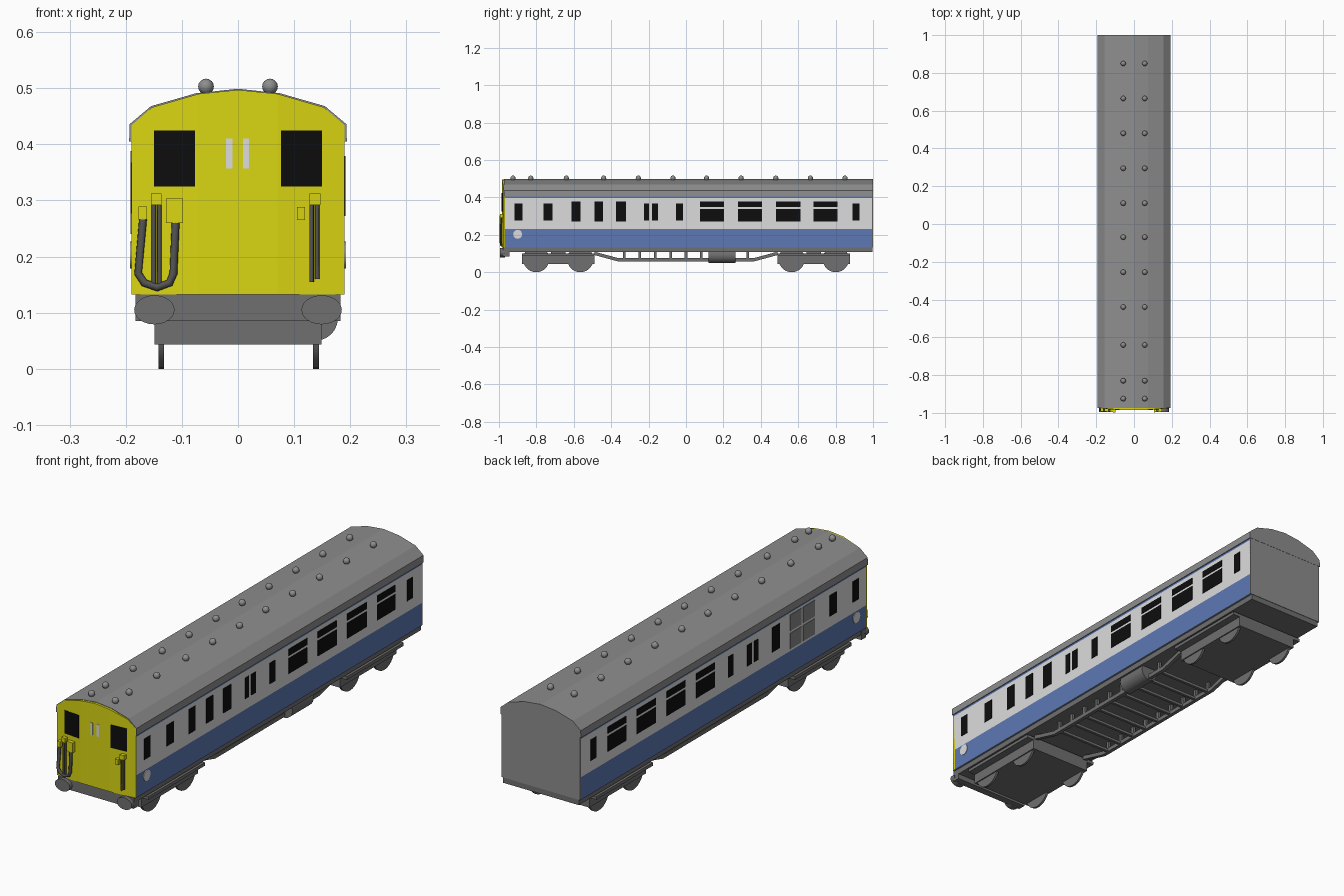
import bpy, bmesh, math
from mathutils import Matrix, Vector

if "Cube" in bpy.data.objects:
    bpy.data.objects.remove(bpy.data.objects["Cube"])


def mat(name, *c):
    m = bpy.data.materials.new(name)
    m.diffuse_color = (*c, 1)
    m.use_nodes = True
    m.node_tree.nodes["Principled BSDF"].inputs["Base Color"].default_value = m.diffuse_color
    return m


YELLOW = mat("yellow", 0.70, 0.67, 0.006)
WHITE = mat("off_white", 0.72, 0.72, 0.72)
BLUE = mat("blue", 0.11, 0.19, 0.46)
ROOF = mat("roof_grey", 0.27, 0.27, 0.27)
DARK = mat("underframe_grey", 0.16, 0.16, 0.16)
BLACK = mat("window_black", 0.004, 0.004, 0.004)
PANEL = mat("panel_grey", 0.24, 0.24, 0.24)
HOSE = mat("hose_grey", 0.09, 0.09, 0.09)


def finish(name, bm, *mats, smooth=False):
    bmesh.ops.recalc_face_normals(bm, faces=bm.faces)
    me = bpy.data.meshes.new(name)
    bm.to_mesh(me)
    bm.free()
    for m in mats:
        me.materials.append(m)
    ob = bpy.data.objects.new(name, me)
    bpy.context.collection.objects.link(ob)
    if smooth:
        bpy.ops.object.select_all(action='DESELECT')
        ob.select_set(True)
        bpy.context.view_layer.objects.active = ob
        bpy.ops.object.shade_smooth_by_angle(angle=math.radians(35))
    return ob


def boxes(name, m, items):
    """One mesh of boxes, each (x0, x1, y0, y1, z0, z1)."""
    bm = bmesh.new()
    for x0, x1, y0, y1, z0, z1 in items:
        M = Matrix.Translation(((x0 + x1) / 2, (y0 + y1) / 2, (z0 + z1) / 2)) @ \
            Matrix.Diagonal((abs(x1 - x0), y1 - y0, z1 - z0, 1))
        bmesh.ops.create_cube(bm, size=1, matrix=M)
    return finish(name, bm, m)


def cylinders(name, m, items, segs=24):
    """Cylinders, each (centre, axis, radius, length, z scale)."""
    bm = bmesh.new()
    for c, axis, r, length, sz in items:
        rot = Vector((0, 0, 1)).rotation_difference(Vector(axis)).to_matrix().to_4x4()
        M = Matrix.Translation(c) @ Matrix.Diagonal((1, 1, sz, 1)) @ rot
        bmesh.ops.create_cone(bm, cap_ends=True, segments=segs, radius1=r, radius2=r, depth=length, matrix=M)
    return finish(name, bm, m, smooth=True)


def prism(bm, half, y0, y1):
    """Mirror a half profile (x, z), extrude it along y."""
    pts = half + [(-x, z) for x, z in reversed(half) if x > 0]
    a = [bm.verts.new((x, y0, z)) for x, z in pts]
    b = [bm.verts.new((x, y1, z)) for x, z in pts]
    n = len(pts)
    bm.faces.new(a)
    bm.faces.new(b)
    for i in range(n):
        j = (i + 1) % n
        bm.faces.new((a[i], a[j], b[j], b[i]))


# Body with blue lower band, white window band and thin blue line under the eaves
bm = bmesh.new()
prism(bm, [(0.19, 0.132), (0.19, 0.23), (0.19, 0.397), (0.19, 0.412)], -0.968, 0.995)
for f in bm.faces:
    f.normal_update()
    z = f.calc_center_median().z
    if abs(f.normal.y) > 0.5 or abs(f.normal.z) > 0.5:
        f.material_index = 2
    else:
        f.material_index = 1 if 0.23 < z < 0.397 else 0
finish("body", bm, BLUE, WHITE, ROOF)

# Roof
bm = bmesh.new()
prism(bm, [(0.194, 0.405), (0.193, 0.436), (0.155, 0.468), (0.075, 0.491), (0.0, 0.499)], -0.974, 1.0)
finish("roof", bm, ROOF)
boxes("back_end", ROOF, [(-0.19, 0.19, 0.99, 0.999, 0.132, 0.41)])

# Roof vents in two rows
bm = bmesh.new()
for y in (0.85, 0.665, 0.48, 0.295, 0.11, -0.07, -0.255, -0.44, -0.64, -0.83, -0.925):
    for s in (-1, 1):
        bmesh.ops.create_uvsphere(bm, u_segments=12, v_segments=8, radius=0.014,
                                  matrix=Matrix.Translation((s * 0.057, y, 0.503)))
finish("roof_vents", bm, ROOF, smooth=True)


# Slightly bowed yellow front
def yf(x):
    return -0.984 + 0.010 * max(0, abs(x) - 0.07) / 0.12


half = [(0.19, 0.434), (0.153, 0.466), (0.07, 0.490), (0.0, 0.497)]
cols = [(-x, z) for x, z in half] + [(x, z) for x, z in reversed(half[:3])]
bm = bmesh.new()
rings = [[bm.verts.new(p) for p in ((x, yf(x), 0.132), (x, yf(x), z), (x, -0.96, z), (x, -0.96, 0.132))]
         for x, z in cols]
for a, b in zip(rings, rings[1:]):
    for i in range(4):
        bm.faces.new((a[i], a[(i + 1) % 4], b[(i + 1) % 4], b[i]))
bm.faces.new(rings[0])
bm.faces.new(rings[-1])
finish("front_panel", bm, YELLOW)


def front_plates(name, m, t, items):
    """Plates following the bowed front, each (x0, x1, z0, z1)."""
    bm = bmesh.new()
    for x0, x1, z0, z1 in items:
        f = [bm.verts.new((x, yf(x) - t, z)) for x, z in ((x0, z0), (x1, z0), (x1, z1), (x0, z1))]
        b = [bm.verts.new((v.co.x, v.co.y + t + 0.002, v.co.z)) for v in f]
        bm.faces.new(f)
        bm.faces.new(b)
        for i in range(4):
            j = (i + 1) % 4
            bm.faces.new((f[i], f[j], b[j], b[i]))
    finish(name, bm, m)


front_plates("front_windows", BLACK, 0.002, [(-0.15, -0.077, 0.325, 0.425), (0.077, 0.15, 0.325, 0.425)])
front_plates("front_strips", WHITE, 0.002, [(-0.021, -0.010, 0.357, 0.41), (0.009, 0.020, 0.357, 0.41)])
front_plates("hose_boxes", YELLOW, 0.016, [
    (-0.177, -0.162, 0.266, 0.289), (-0.155, -0.136, 0.292, 0.312), (-0.128, -0.098, 0.26, 0.303),
    (0.127, 0.147, 0.292, 0.312), (0.105, 0.119, 0.265, 0.288)])


# Front hoses and pipes
def tube(name, pts, r):
    cu = bpy.data.curves.new(name, 'CURVE')
    cu.dimensions = '3D'
    cu.bevel_depth = r
    cu.bevel_resolution = 2
    cu.use_fill_caps = True
    sp = cu.splines.new('POLY')
    sp.points.add(len(pts) - 1)
    for p, (x, z) in zip(sp.points, pts):
        p.co = (x, yf(x) - 0.009, z, 1)
    ob = bpy.data.objects.new(name, cu)
    bpy.context.collection.objects.link(ob)
    cu.materials.append(HOSE)
    bpy.ops.object.select_all(action='DESELECT')
    ob.select_set(True)
    bpy.context.view_layer.objects.active = ob
    bpy.ops.object.convert(target='MESH')


tube("looped_hose", [(-0.169, 0.27), (-0.178, 0.17), (-0.167, 0.153), (-0.144, 0.145),
                     (-0.122, 0.153), (-0.115, 0.17), (-0.111, 0.265)], 0.007)
for i, (x, z) in enumerate(((-0.150, 0.15), (-0.140, 0.15), (0.131, 0.155), (0.141, 0.16))):
    tube(f"front_pipe_{i + 1}", [(x, 0.295), (x, z)], 0.004)

# Side windows: (y0, y1), in plain, tall and split forms
LOW = [(-0.917, -0.875), (-0.763, -0.715), (-0.224, -0.197), (-0.181, -0.149), (-0.053, -0.016), (0.89, 0.928)]
TALL = [(-0.613, -0.565), (-0.49, -0.443), (-0.373, -0.32)]
WIDE = [(0.075, 0.203), (0.277, 0.405), (0.48, 0.613), (0.683, 0.81)]
for s, side in ((1, "right"), (-1, "left")):
    x0, x1 = s * 0.188, s * 0.192
    panes = [(x0, x1, a, b, 0.277, 0.368) for a, b in LOW]
    panes += [(x0, x1, a, b, 0.272, 0.379) for a, b in (TALL if s > 0 else TALL[2:])]
    for a, b in WIDE:
        panes += [(x0, x1, a, b, 0.272, 0.339), (x0, x1, a, b, 0.35, 0.379)]
    boxes(side + "_windows", BLACK, panes)
    cylinders(side + "_round_plate", WHITE, [((s * 0.19, -0.90, 0.203), (1, 0, 0), 0.024, 0.005, 1)], 12)

# Luggage door panels on the left side
boxes("luggage_door_panels", PANEL, [(-0.192, -0.188, a, b, c, d)
      for a, b in ((-0.613, -0.533), (-0.521, -0.443)) for c, d in ((0.24, 0.308), (0.318, 0.388))])

# Floor, buffer beam and buffers
boxes("underframe", DARK, [(-0.182, 0.182, -0.97, 0.997, 0.108, 0.134),
                           (-0.183, 0.183, -0.978, -0.945, 0.085, 0.132)])
cylinders("buffers", DARK, [((s * 0.149, -0.982, 0.105), (0, 1, 0), 0.036, 0.026, 0.72) for s in (-1, 1)])

# Bogies: frame, side boards, bolster and wheels
for s, end in ((-1, "front"), (1, "rear")):
    c = s * 0.683
    boxes(end + "_bogie", DARK, [(-0.149, 0.149, c - 0.195, c + 0.195, 0.043, 0.1),
                                 (-0.183, -0.145, c - 0.195, c + 0.195, 0.086, 0.1),
                                 (0.145, 0.183, c - 0.195, c + 0.195, 0.086, 0.1),
                                 (-0.17, 0.17, c - 0.04, c + 0.04, 0.095, 0.12)])
    cylinders(end + "_wheels", DARK, [((x, c + d, 0.07), (1, 0, 0), 0.07, 0.01, 1)
                                      for x in (-0.137, 0.139) for d in (-0.118, 0.118)], 28)

# Underfloor trusses: sloping ends, lower bar, posts and cross bars
bm = bmesh.new()
path = [(-0.49, 0.11), (-0.36, 0.075), (0.36, 0.075), (0.49, 0.11)]
for x in (-0.135, 0.135):
    for (ya, za), (yb, zb) in zip(path, path[1:]):
        v = [bm.verts.new((x + dx, y, z + dz)) for y, z in ((ya, za), (yb, zb))
             for dx, dz in ((-0.008, 0), (0.008, 0), (0.008, -0.018), (-0.008, -0.018))]
        bm.faces.new(v[:4])
        bm.faces.new(v[4:])
        for i in range(4):
            j = (i + 1) % 4
            bm.faces.new((v[i], v[j], v[4 + j], v[4 + i]))
finish("truss_bars", bm, DARK)
post_y = [-0.33 + 0.0825 * i for i in range(9)]
boxes("truss_posts", DARK, [(x - 0.006, x + 0.006, y - 0.007, y + 0.007, 0.07, 0.11)
                            for x in (-0.135, 0.135) for y in post_y])
boxes("truss_cross_bars", DARK, [(-0.135, 0.135, y - 0.006, y + 0.006, 0.06, 0.072) for y in post_y])

# Underfloor tank on the right
cylinders("tank", DARK, [((0.138, 0.193, 0.09), (0, 1, 0), 0.04, 0.145, 1)])
